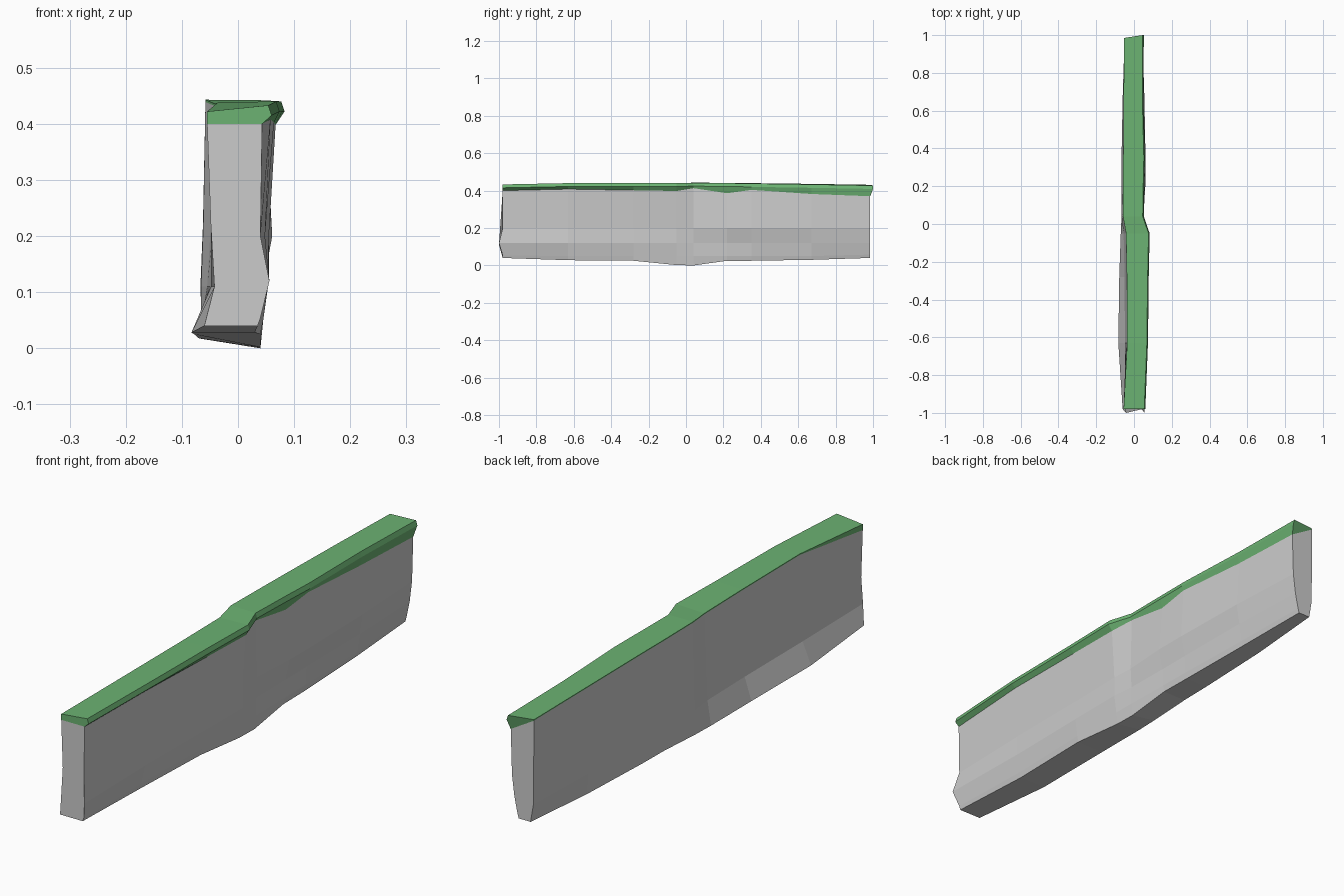
import bpy, bmesh

# Cross-sections along the wall: y, then
# left x (top, low, bottom), right x (bottom, low, mid, top),
# left bottom z, right bottom z, stone top z on the right side
STATIONS = [
    (-0.98, -0.055, -0.042, -0.060, 0.035, 0.056, 0.040, 0.043, 0.040, 0.054, 0.400),
    (-0.63, -0.036, -0.048, -0.083, 0.030, 0.050, 0.048, 0.058, 0.028, 0.048, 0.408),
    (-0.28, -0.038, -0.050, -0.078, 0.040, 0.054, 0.050, 0.064, 0.025, 0.025, 0.402),
    (-0.05, -0.042, -0.055, -0.070, 0.040, 0.055, 0.055, 0.067, 0.018, 0.002, 0.398),
    (0.04, -0.058, -0.066, -0.066, 0.040, 0.046, 0.050, 0.045, 0.017, 0.000, 0.413),
    (0.22, -0.058, -0.067, -0.064, 0.036, 0.044, 0.061, 0.046, 0.025, 0.025, 0.386),
    (0.35, -0.057, -0.066, -0.062, 0.034, 0.044, 0.061, 0.050, 0.025, 0.025, 0.404),
    (0.67, -0.055, -0.060, -0.055, 0.025, 0.042, 0.055, 0.045, 0.030, 0.040, 0.382),
    (0.985, -0.052, -0.050, -0.038, 0.012, 0.030, 0.040, 0.045, 0.040, 0.058, 0.370),
]
# Turf: outer right x, left top z, right top z for each station
TURF = [
    (0.060, 0.422, 0.433), (0.074, 0.438, 0.440), (0.078, 0.437, 0.440),
    (0.083, 0.436, 0.440), (0.052, 0.443, 0.442), (0.055, 0.441, 0.440),
    (0.058, 0.440, 0.438), (0.050, 0.436, 0.433), (0.052, 0.431, 0.427),
]


def loft(name, sections):
    """Skin equal-sized rings into one closed, flat-shaded mesh."""
    bm = bmesh.new()
    rings = [[bm.verts.new(p) for p in s] for s in sections]
    n = len(rings[0])
    for a, b in zip(rings, rings[1:]):
        for i in range(n):
            j = (i + 1) % n
            bm.faces.new((a[i], a[j], b[j], b[i]))
    bm.faces.new(rings[0])
    bm.faces.new(rings[-1])
    bmesh.ops.recalc_face_normals(bm, faces=bm.faces)
    mesh = bpy.data.meshes.new(name)
    bm.to_mesh(mesh)
    bm.free()
    obj = bpy.data.objects.new(name, mesh)
    bpy.context.collection.objects.link(obj)
    return obj


stone, turf = [], []
last = len(STATIONS) - 1
for k, (s, t) in enumerate(zip(STATIONS, TURF)):
    y, lt, ll, lb, rb, rl, rm, rt, zl, zr, zt = s
    lip, top_l, top_r = t
    # the front end bulges outward low down
    low_y = y - 0.02 if k == 0 else y
    left_top = 0.400 if k == 0 else top_l - 0.004
    stone.append([
        (lt, y, left_top),
        ((lt + ll) / 2, y, 0.22),
        (ll, low_y, 0.11),
        (lb, y, zl),
        (rb, y, zr if zr < 0.03 else zl),
        (rb + 0.005, y, max(zr, 0.05)),
        (rl, low_y, 0.12),
        (rm, y, 0.20),
        (rt, y, zt),
    ])
    # turf layer with a lip hanging over the right side
    edge_y = 1.0 if k == last else y
    turf.append([
        (lt, y, left_top),
        (lt, y, top_l),
        (lip - 0.006, edge_y, top_r),
        (lip, edge_y, top_r - 0.018),
        (rt, y, zt),
    ])

loft("stone_wall", stone)
grass = loft("grass_top", turf)
mat = bpy.data.materials.new("grass_green")
mat.diffuse_color = (0.15, 0.45, 0.17, 1)
grass.data.materials.append(mat)
